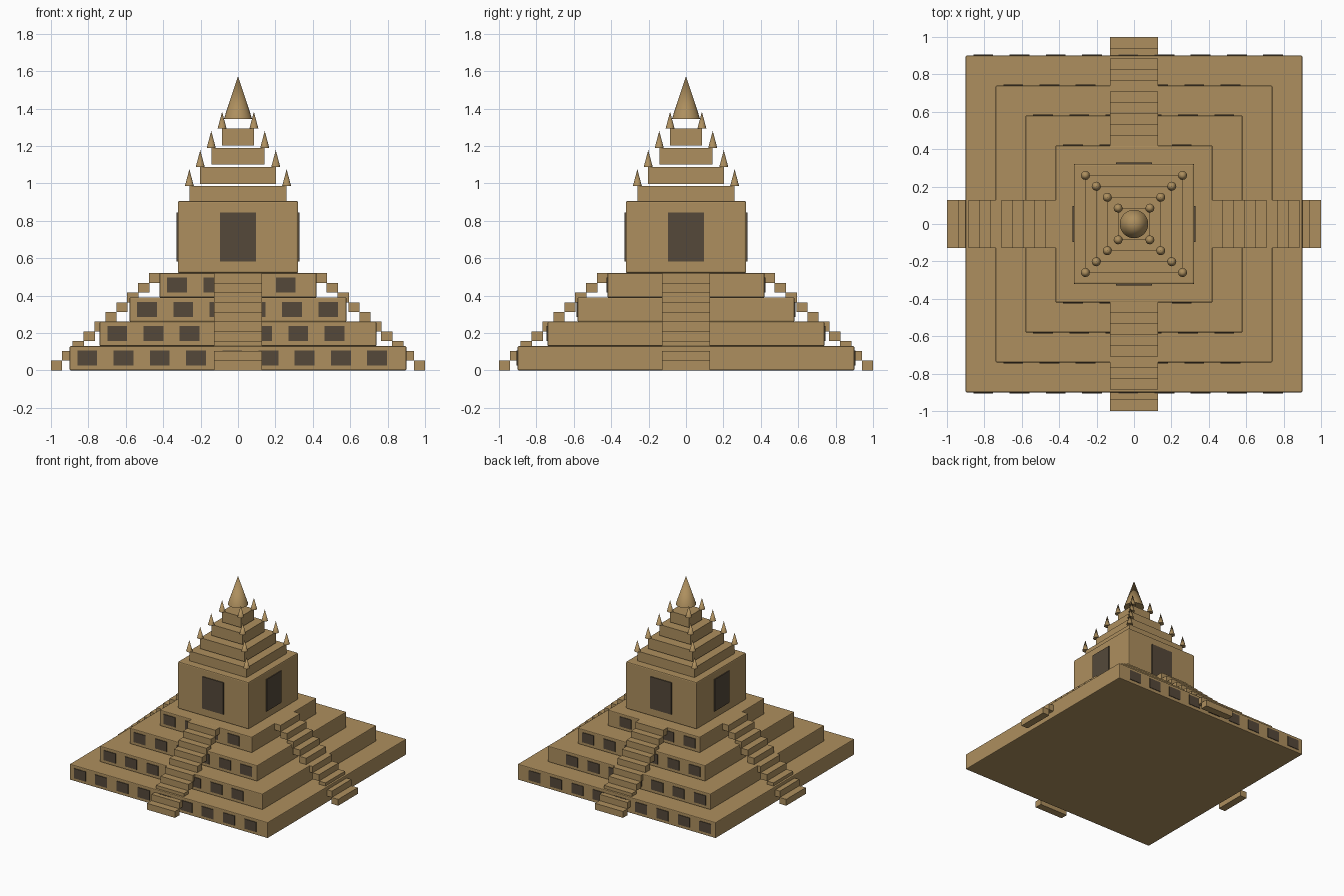
import bpy
from math import radians
from mathutils import Matrix, Vector

cube = bpy.data.objects.get("Cube")
if cube:
    bpy.data.objects.remove(cube, do_unlink=True)


def make_material(name, rgb):
    mat = bpy.data.materials.new(name)
    mat.use_nodes = True
    mat.diffuse_color = (*rgb, 1)
    bsdf = mat.node_tree.nodes["Principled BSDF"]
    bsdf.inputs["Base Color"].default_value = (*rgb, 1)
    bsdf.inputs["Roughness"].default_value = 0.9
    return mat


stone = make_material("sandstone", (0.42, 0.275, 0.112))
shadow = make_material("dark_opening", (0.09, 0.066, 0.042))


def box(name, low, high, mat=stone, bevel=0, turn=0):
    """Box between two corners, turned about the model's vertical axis."""
    low, high = Vector(low), Vector(high)
    bpy.ops.mesh.primitive_cube_add(size=1)
    obj = bpy.context.object
    obj.name = name
    size = Matrix.Diagonal((*(high - low), 1))
    obj.data.transform(Matrix.Translation((low + high) / 2) @ size)
    obj.data.transform(Matrix.Rotation(radians(turn), 4, "Z"))
    obj.data.materials.append(mat)
    if bevel:
        mod = obj.modifiers.new("soft_edges", "BEVEL")
        mod.width = bevel
        mod.segments = 2
    return obj


def block(name, half, z0, z1, bevel=0):
    return box(name, (-half, -half, z0), (half, half, z1), bevel=bevel)


def cone(name, x, y, z, radius, height, sides):
    bpy.ops.mesh.primitive_cone_add(vertices=sides, radius1=radius, depth=height,
                                    location=(x, y, z + height / 2))
    obj = bpy.context.object
    obj.name = name
    obj.data.materials.append(stone)
    bpy.ops.object.shade_smooth_by_angle(angle=radians(40))


SIDES = {"front": 0, "left": 90, "back": 180, "right": 270}

# Stepped terraces with rows of niches on the front and back
RISE = 0.13
for level, count in enumerate((9, 7, 6, 4)):
    half = 0.9 - 0.16 * level
    base = RISE * level
    block(f"terrace_{level + 1}", half, base, base + RISE, bevel=0.006)
    for i in range(count):
        x = 0.094 - half + 0.1937 * i
        for side, sign in (("front", -1), ("back", 1)):
            y = sorted((sign * (half - 0.003), sign * (half + 0.005)))
            box(f"{side}_niche_{level + 1}_{i + 1}",
                (x - 0.053, y[0], base + 0.026), (x + 0.053, y[1], base + 0.106), shadow)

# Four open stairways of separate block steps
for side, turn in SIDES.items():
    for i in range(10):
        outer = 1 - 0.0582 * i
        box(f"{side}_step_{i + 1}", (-0.127, -outer, 0.052 * i),
            (0.127, 0.06 - outer, 0.052 * (i + 1)), turn=turn)

# Shrine with a doorway on each side
block("shrine", 0.322, 0.52, 0.905, bevel=0.008)
for side, turn in SIDES.items():
    box(f"{side}_doorway", (-0.096, -0.329, 0.583), (0.096, -0.32, 0.845), shadow, turn=turn)

# Roof tiers with a small spire on every corner
for tier, half in enumerate((0.26, 0.202, 0.143, 0.085)):
    base = 0.895 + 0.1025 * tier
    block(f"roof_tier_{tier + 1}", half, base, base + 0.09)
    for sx in (-1, 1):
        for sy in (-1, 1):
            name = ("left" if sx > 0 else "right") + ("_back" if sy > 0 else "_front")
            cone(f"{name}_spire_{tier + 1}", sx * half, sy * half, base + 0.09, 0.024, 0.09, 12)

# Crowning spire
cone("crowning_spire", 0, 0, 1.343, 0.076, 0.229, 24)
